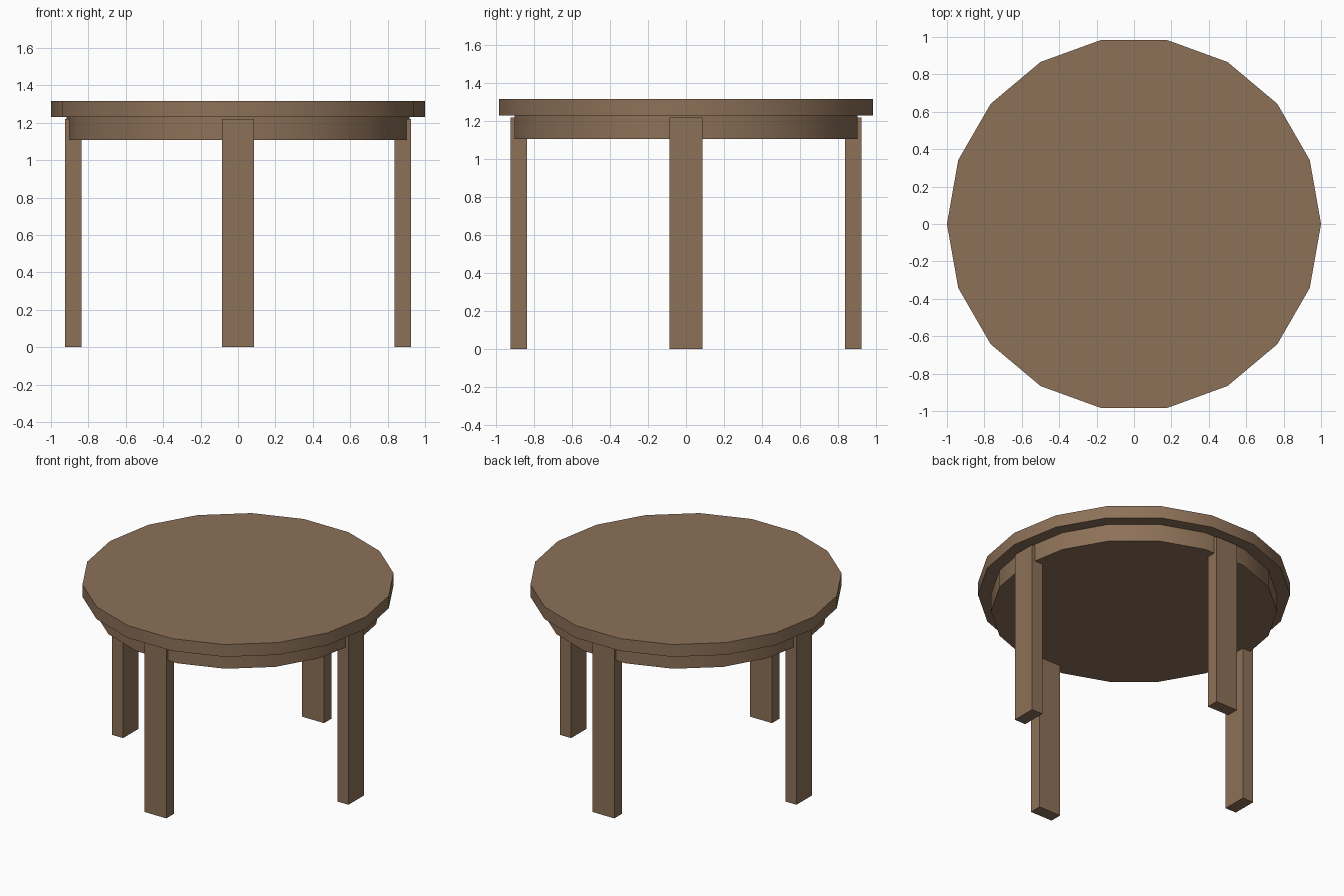
import bpy, bmesh, math

if "Cube" in bpy.data.objects:
    bpy.data.objects.remove(bpy.data.objects["Cube"])

wood = bpy.data.materials.new("brown wood")
wood.diffuse_color = (0.265, 0.165, 0.098, 1)
wood.use_nodes = True
wood.node_tree.nodes["Principled BSDF"].inputs["Base Color"].default_value = wood.diffuse_color


def prism(name, outline, z0, z1, smooth=False):
    """Extrude a flat outline from z0 up to z1."""
    bm = bmesh.new()
    face = bm.faces.new([bm.verts.new((x, y, z0)) for x, y in outline])
    ext = bmesh.ops.extrude_face_region(bm, geom=[face], use_keep_orig=True)
    for v in ext["geom"]:
        if isinstance(v, bmesh.types.BMVert):
            v.co.z = z1
    bmesh.ops.recalc_face_normals(bm, faces=bm.faces)
    me = bpy.data.meshes.new(name)
    bm.to_mesh(me)
    bm.free()
    me.materials.append(wood)
    ob = bpy.data.objects.new(name, me)
    bpy.context.collection.objects.link(ob)
    if smooth:
        bpy.ops.object.select_all(action='DESELECT')
        ob.select_set(True)
        bpy.context.view_layer.objects.active = ob
        bpy.ops.object.shade_smooth_by_angle(angle=math.radians(30))
    return ob


def ring(r, n=18):
    return [(r * math.cos(math.tau * i / n), r * math.sin(math.tau * i / n))
            for i in range(n)]


# Round top and the solid apron disc under it
prism("table_top", ring(1.0), 1.23, 1.317, smooth=True)
prism("apron", ring(0.916), 1.107, 1.23, smooth=True)

# Four flat legs, one on each side
INNER, OUTER, HALF = 0.838, 0.924, 0.086
for i, side in enumerate(("right", "back", "left", "front")):
    c, s = round(math.cos(i * math.pi / 2)), round(math.sin(i * math.pi / 2))
    box = [(INNER, -HALF), (OUTER, -HALF), (OUTER, HALF), (INNER, HALF)]
    prism(side + "_leg", [(c * x - s * y, s * x + c * y) for x, y in box], 0, 1.22)
